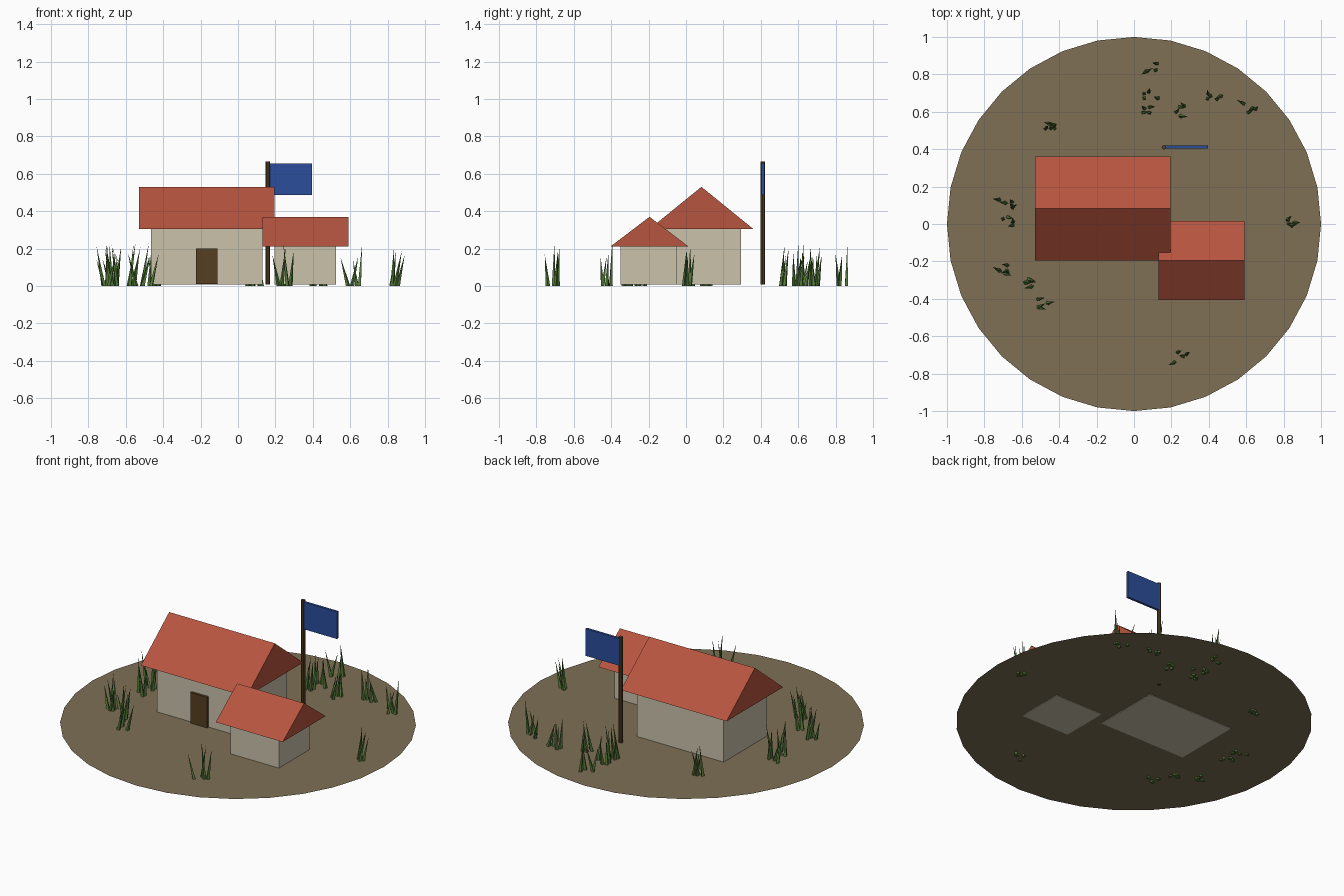
import bpy, bmesh, math, random
from mathutils import Vector

random.seed(4)
if "Cube" in bpy.data.objects:
    bpy.data.objects.remove(bpy.data.objects["Cube"])


def material(name, r, g, b):
    m = bpy.data.materials.new(name)
    m.diffuse_color = (r, g, b, 1)
    m.use_nodes = True
    m.node_tree.nodes["Principled BSDF"].inputs["Base Color"].default_value = (r, g, b, 1)
    return m


EARTH = material("earth", 0.21, 0.16, 0.09)
PLASTER = material("plaster", 0.6, 0.54, 0.41)
TILE = material("roof tile", 0.47, 0.09, 0.05)
WOOD = material("dark wood", 0.09, 0.05, 0.015)
CLOTH = material("blue cloth", 0.025, 0.075, 0.33)
GRASS = material("grass green", 0.09, 0.2, 0.04)


def finish(name, bm, mat):
    bmesh.ops.recalc_face_normals(bm, faces=bm.faces)
    mesh = bpy.data.meshes.new(name)
    bm.to_mesh(mesh)
    bm.free()
    mesh.materials.append(mat)
    ob = bpy.data.objects.new(name, mesh)
    bpy.context.collection.objects.link(ob)
    return ob


def box(name, mat, low, high):
    bm = bmesh.new()
    bmesh.ops.create_cube(bm, size=1)
    low, high = Vector(low), Vector(high)
    for v in bm.verts:
        v.co = (low + high) / 2 + v.co * (high - low)
    return finish(name, bm, mat)


def gable_roof(name, x0, x1, y0, y1, eave, ridge):
    # triangular end profile, pushed along x
    bm = bmesh.new()
    profile = [(x0, y0, eave), (x0, y1, eave), (x0, (y0 + y1) / 2, ridge)]
    face = bm.faces.new([bm.verts.new(p) for p in profile])
    ext = bmesh.ops.extrude_face_region(bm, geom=[face], use_keep_orig=True)
    moved = [g for g in ext["geom"] if isinstance(g, bmesh.types.BMVert)]
    bmesh.ops.translate(bm, verts=moved, vec=(x1 - x0, 0, 0))
    return finish(name, bm, TILE)


# Ground: a thin flat disc
bm = bmesh.new()
bmesh.ops.create_circle(bm, cap_ends=True, segments=32, radius=1)
bmesh.ops.translate(bm, verts=bm.verts, vec=(0, 0, 0.01))
finish("ground", bm, EARTH)

# Main house
box("main_walls", PLASTER, (-0.465, -0.13, 0.007), (0.13, 0.295, 0.305))
gable_roof("main_roof", -0.53, 0.195, -0.195, 0.36, 0.305, 0.53)
box("door", WOOD, (-0.225, -0.145, 0.01), (-0.11, -0.125, 0.2))

# Side annex
box("annex_walls", PLASTER, (0.195, -0.35, 0.007), (0.525, -0.05, 0.21))
gable_roof("annex_roof", 0.13, 0.59, -0.405, 0.015, 0.21, 0.37)

# Flag and pole
bm = bmesh.new()
bmesh.ops.create_cone(bm, cap_ends=True, segments=8, radius1=0.012, radius2=0.012, depth=0.658)
bmesh.ops.translate(bm, verts=bm.verts, vec=(0.16, 0.41, 0.336))
finish("flag_pole", bm, WOOD)
box("flag", CLOTH, (0.165, 0.405, 0.487), (0.395, 0.42, 0.655))

# Grass tufts: centre x, centre y, blade count
TUFTS = [(0.09, 0.84, 4), (0.05, 0.62, 4), (0.09, 0.69, 4), (0.25, 0.6, 4),
         (0.43, 0.69, 5), (0.61, 0.62, 4), (-0.46, 0.5, 5), (-0.68, 0.11, 5),
         (-0.67, 0.02, 4), (0.84, 0, 5), (-0.7, -0.24, 5), (-0.57, -0.32, 5),
         (-0.48, -0.43, 4), (0.25, -0.71, 4)]


def blade(bm, x, y):
    # narrow three-sided cone with its tip pushed sideways
    height = random.uniform(0.14, 0.23)
    made = bmesh.ops.create_cone(bm, cap_ends=True, segments=4, radius1=0.012,
                                 radius2=0.0, depth=height)["verts"]
    lean = Vector((random.uniform(-0.045, 0.045), random.uniform(-0.02, 0.025), 0))
    turn = random.uniform(0, math.pi)
    for v in made:
        top = v.co.z > 0
        px, py = v.co.x, v.co.y
        v.co.x = px * math.cos(turn) - py * math.sin(turn) + x
        v.co.y = px * math.sin(turn) + py * math.cos(turn) + y
        v.co.z += height / 2
        if top:
            v.co += lean


for i, (x, y, count) in enumerate(TUFTS):
    bm = bmesh.new()
    for _ in range(count):
        blade(bm, x + random.uniform(-0.04, 0.04), y + random.uniform(-0.03, 0.03))
    finish(f"grass_tuft_{i + 1}", bm, GRASS)
